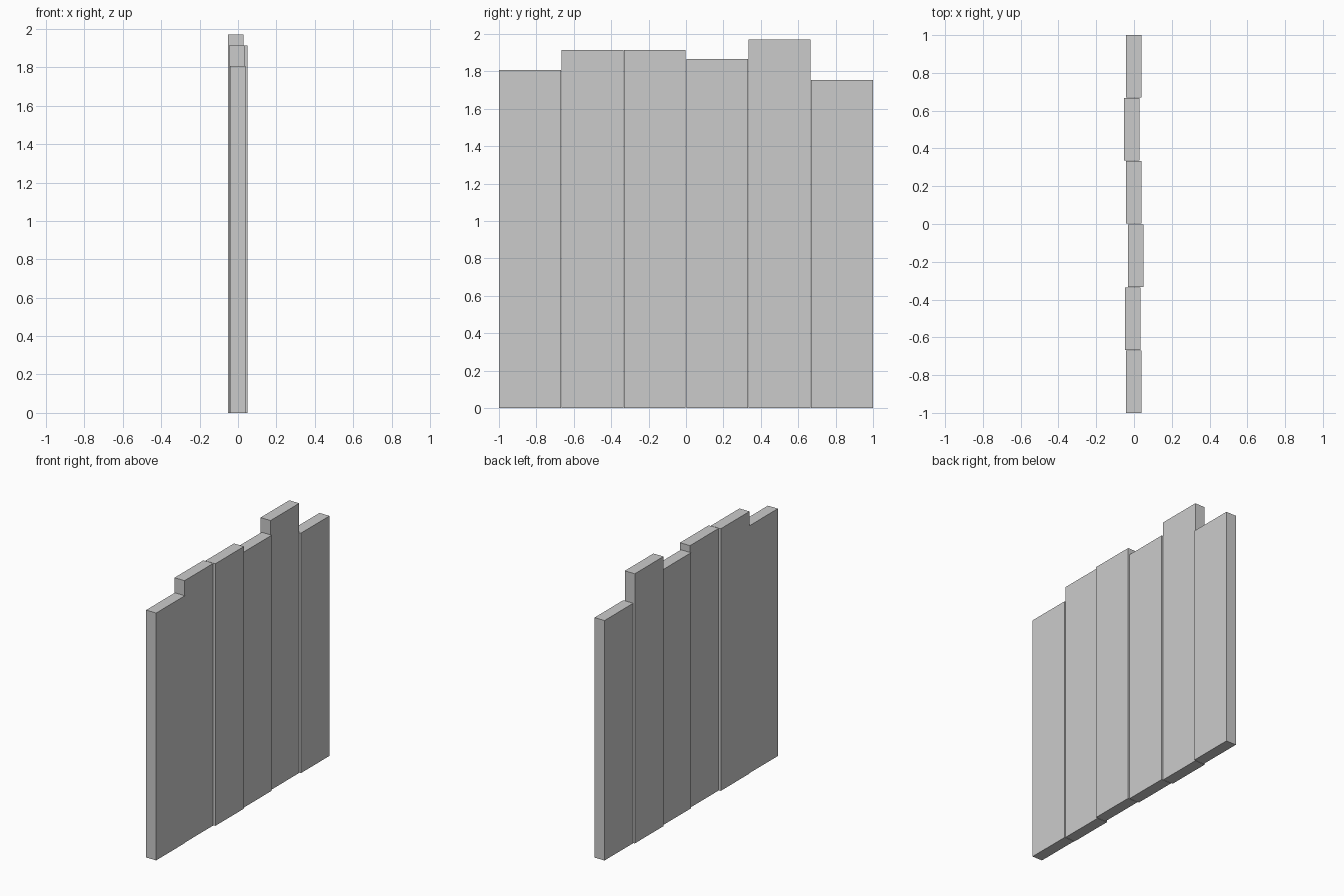
import bpy

if "Cube" in bpy.data.objects:
    bpy.data.objects.remove(bpy.data.objects["Cube"])

WIDTH, THICK, PITCH = 0.331, 0.081, 0.3338

# Each plank: (height, slight offset in depth), from -y to +y
planks = [(1.807, -0.002), (1.915, -0.006), (1.915, 0.009),
          (1.867, -0.001), (1.97, -0.012), (1.753, -0.001)]


def plank(index, height, offset):
    y = (index - 2.5) * PITCH
    bpy.ops.mesh.primitive_cube_add(size=1, location=(offset, y, height / 2))
    obj = bpy.context.object
    obj.name = f"wall_plank_{index + 1}"
    obj.scale = (THICK, WIDTH, height)
    bpy.ops.object.transform_apply(location=False, rotation=False, scale=True)


# Row of upright planks forming the wall
for i, (h, dx) in enumerate(planks):
    plank(i, h, dx)
